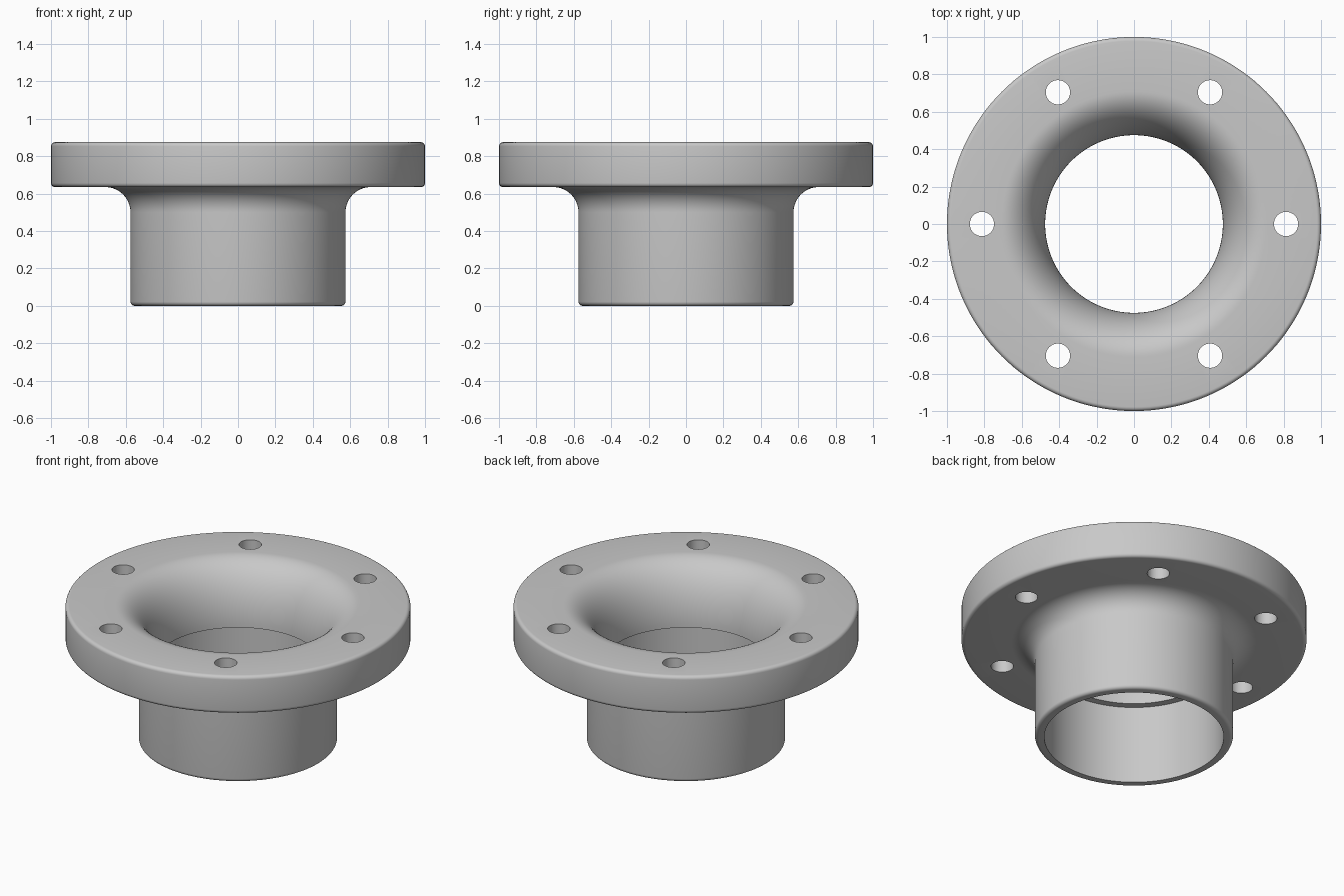
import bpy
import bmesh
from math import cos, sin, pi, radians

cube = bpy.data.objects.get("Cube")
if cube:
    bpy.data.objects.remove(cube, do_unlink=True)

# Main dimensions
HEIGHT, FLANGE_R, FLANGE_Z = 0.875, 1.0, 0.635
PIPE_R, BORE_R, THROAT_R = 0.575, 0.52, 0.475
FILLET_R, FILLET_Z = 0.71, 0.5        # shared centre of both flares
ROUND = 0.022
HOLE_R, HOLE_PITCH, HOLES = 0.065, 0.813, 6
SEGMENTS = 144

grey = bpy.data.materials.new("plain grey")
grey.use_nodes = True
colour = (0.58, 0.58, 0.58, 1)
grey.diffuse_color = colour
grey.node_tree.nodes["Principled BSDF"].inputs["Base Color"].default_value = colour


def arc(r, z, a, b, start, end, steps):
    """Elliptical arc in the radius/height plane, angles in degrees."""
    angles = [radians(start + (end - start) * i / steps) for i in range(steps + 1)]
    return [(r + a * cos(t), z + b * sin(t)) for t in angles]


def new_object(name, bm):
    mesh = bpy.data.meshes.new(name)
    bm.to_mesh(mesh)
    bm.free()
    obj = bpy.data.objects.new(name, mesh)
    bpy.context.collection.objects.link(obj)
    obj.data.materials.append(grey)
    return obj


# Closed section: pipe outside, underside flare, flange rim, bell mouth, bore
flare, rim = FILLET_R - PIPE_R, FLANGE_R - ROUND
profile = [(BORE_R, 0)]
profile += arc(PIPE_R - ROUND, ROUND, ROUND, ROUND, -90, 0, 5)
profile += arc(FILLET_R, FILLET_Z, flare, FLANGE_Z - FILLET_Z, 180, 90, 14)
profile += arc(rim, FLANGE_Z + ROUND, ROUND, ROUND, -90, 0, 5)
profile += arc(rim, HEIGHT - ROUND, ROUND, ROUND, 0, 90, 5)
profile += arc(FILLET_R, FILLET_Z, FILLET_R - THROAT_R, HEIGHT - FILLET_Z, 90, 180, 24)
profile += [(BORE_R, FILLET_Z)]

# Revolve the section
bm = bmesh.new()
verts = [bm.verts.new((r, 0, z)) for r, z in profile]
edges = [bm.edges.new((v, verts[i - 1])) for i, v in enumerate(verts)]
bmesh.ops.spin(bm, geom=verts + edges, axis=(0, 0, 1), cent=(0, 0, 0),
               angle=2 * pi, steps=SEGMENTS, use_merge=True)
bmesh.ops.remove_doubles(bm, verts=bm.verts[:], dist=1e-5)
bmesh.ops.recalc_face_normals(bm, faces=bm.faces[:])
flange = new_object("flanged_pipe", bm)

# Ring of bolt hole cutters
bm = bmesh.new()
for i in range(HOLES):
    t = 2 * pi * i / HOLES
    made = bmesh.ops.create_cone(bm, cap_ends=True, segments=40, radius1=HOLE_R,
                                 radius2=HOLE_R, depth=1)
    bmesh.ops.translate(bm, verts=made["verts"],
                        vec=(HOLE_PITCH * cos(t), HOLE_PITCH * sin(t), HEIGHT))
cutter = new_object("bolt_hole_cutter", bm)
cutter.hide_render = True

# Cut the holes, then shade smooth with sharp edges kept
cut = flange.modifiers.new("bolt_holes", "BOOLEAN")
cut.operation = "DIFFERENCE"
cut.solver = "EXACT"
cut.object = cutter
bpy.ops.object.select_all(action="DESELECT")
flange.select_set(True)
bpy.context.view_layer.objects.active = flange
bpy.ops.object.modifier_apply(modifier=cut.name)
bpy.data.objects.remove(cutter, do_unlink=True)
bpy.ops.object.shade_smooth_by_angle(angle=radians(35))
